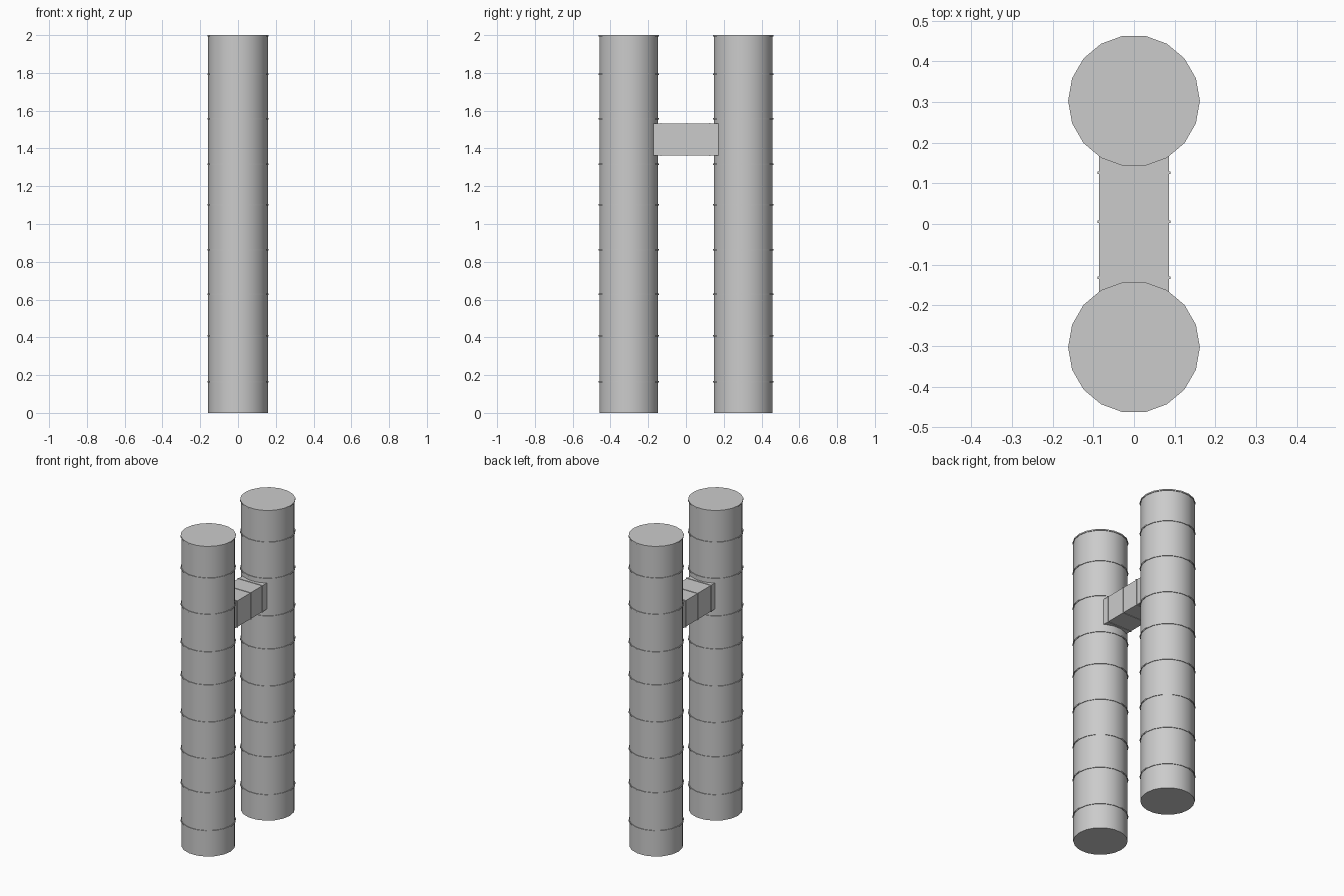
import bpy
import bmesh
from math import radians
from mathutils import Matrix

cube = bpy.data.objects.get("Cube")
if cube:
    bpy.data.objects.remove(cube, do_unlink=True)

SIDES = 18
BODY_R, RING_R = 0.158, 0.162
TUBE_Y = 0.303
RING_H = 0.008
RING_TOPS = (0.168, 0.412, 0.632, 0.868, 1.107, 1.32, 1.562, 1.796, 2.0)
BEAM_Z = 1.447

# Plain grey finish
grey = bpy.data.materials.new("plain_grey")
colour = (0.6, 0.6, 0.6, 1)
grey.diffuse_color = colour
grey.use_nodes = True
grey.node_tree.nodes["Principled BSDF"].inputs["Base Color"].default_value = colour


def finish(name, bm, smooth):
    mesh = bpy.data.meshes.new(name)
    bm.to_mesh(mesh)
    bm.free()
    mesh.materials.append(grey)
    obj = bpy.data.objects.new(name, mesh)
    bpy.context.collection.objects.link(obj)
    if smooth:
        bpy.ops.object.select_all(action="DESELECT")
        obj.select_set(True)
        bpy.context.view_layer.objects.active = obj
        bpy.ops.object.shade_smooth_by_angle(angle=radians(35))
    return obj


def tube(name, y):
    """One closed tube whose profile steps out at every thin band."""
    profile = [(BODY_R, 0)]
    for top in RING_TOPS:
        low = top - RING_H
        profile += [(BODY_R, low), (RING_R, low), (RING_R, top)]
        if top < RING_TOPS[-1]:
            profile.append((BODY_R, top))
    bm = bmesh.new()
    loops = []
    for r, z in profile:
        place = Matrix.Translation((0, y, z))
        loops.append(bmesh.ops.create_circle(bm, segments=SIDES, radius=r, matrix=place
                     @ Matrix.Rotation(radians(90), 4, "Z"))["verts"])
    for low, high in zip(loops, loops[1:]):
        for i in range(SIDES):
            j = (i + 1) % SIDES
            bm.faces.new((low[i], low[j], high[j], high[i]))
    bm.faces.new(loops[0])
    bm.faces.new(loops[-1])
    bmesh.ops.recalc_face_normals(bm, faces=bm.faces)
    finish(name, bm, True)


def box(name, size, y):
    bm = bmesh.new()
    bmesh.ops.create_cube(bm, size=1, matrix=Matrix.Translation((0, y, BEAM_Z))
                          @ Matrix.Diagonal((*size, 1)))
    finish(name, bm, False)


# Upright tubes
tube("front_tube", -TUBE_Y)
tube("back_tube", TUBE_Y)

# Connecting beam with three thin bands
box("connecting_beam", (0.172, 0.342, 0.168), 0)
for name, y in (("front", -0.132), ("middle", 0.005), ("back", 0.126)):
    box(name + "_beam_band", (0.18, 0.006, 0.174), y)
